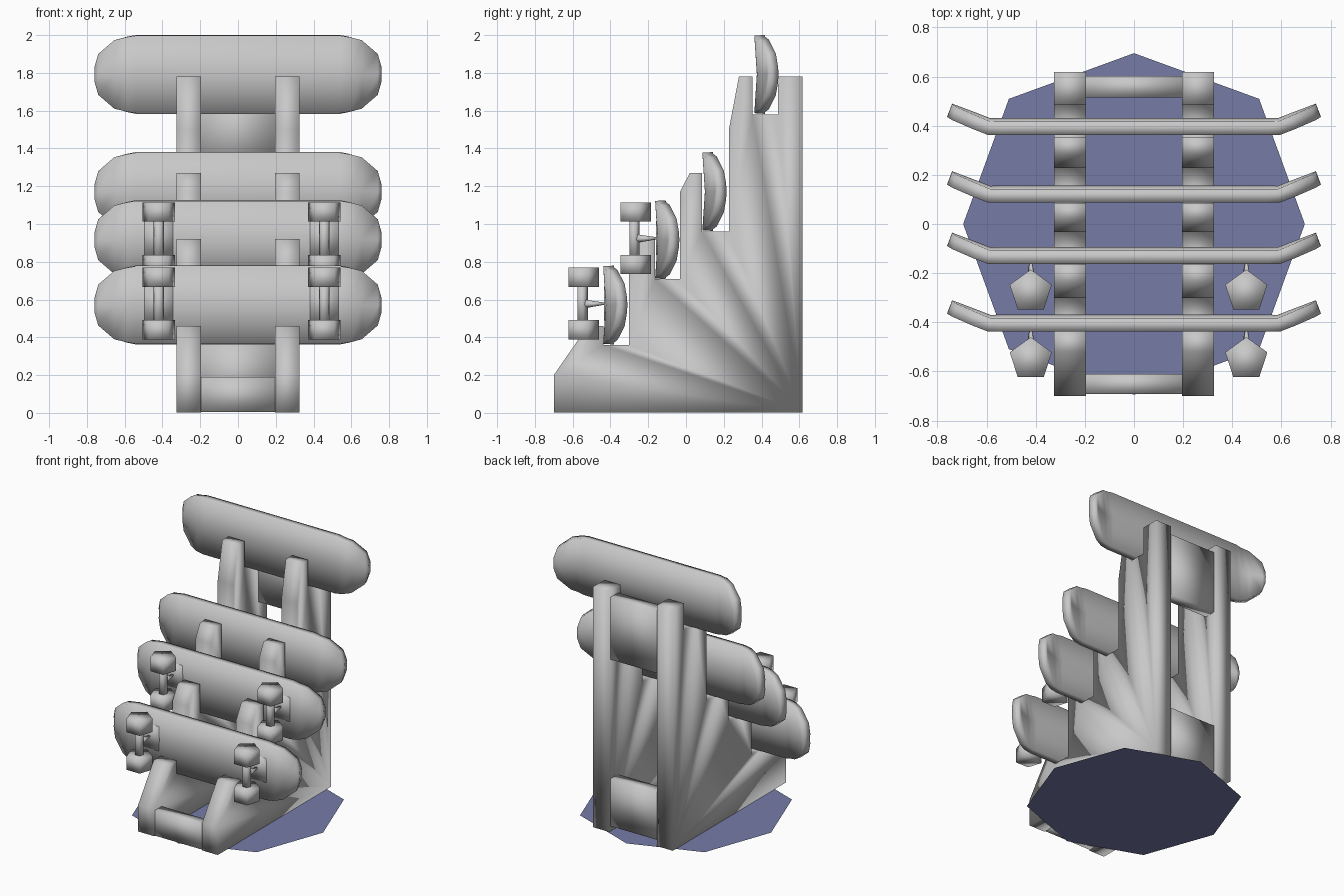
import bpy
import bmesh
from math import pi, sin, cos
from mathutils import Matrix

cube = bpy.data.objects.get("Cube")
if cube:
    bpy.data.objects.remove(cube, do_unlink=True)


def make_material(name, rgb):
    mat = bpy.data.materials.new(name)
    mat.use_nodes = True
    color = (*rgb, 1)
    mat.diffuse_color = color
    bsdf = mat.node_tree.nodes["Principled BSDF"]
    bsdf.inputs["Base Color"].default_value = color
    bsdf.inputs["Roughness"].default_value = 0.8
    return mat


grey = make_material("light_grey", (0.58, 0.58, 0.58))
blue = make_material("dusty_blue", (0.18, 0.2, 0.39))


def finish(name, bm, mat=grey, smooth=True):
    mesh = bpy.data.meshes.new(name)
    bmesh.ops.recalc_face_normals(bm, faces=bm.faces)
    for face in bm.faces:
        face.smooth = smooth
    bm.to_mesh(mesh)
    bm.free()
    mesh.materials.append(mat)
    obj = bpy.data.objects.new(name, mesh)
    bpy.context.collection.objects.link(obj)
    return obj


def box(name, low, high, smooth=True):
    bm = bmesh.new()
    bmesh.ops.create_cube(bm, size=1)
    for v in bm.verts:
        v.co = [a + (c + 0.5) * (b - a) for a, b, c in zip(low, high, v.co)]
    return finish(name, bm, smooth=smooth)


def cone(name, r1, r2, depth, place, turn=0, sides=5):
    bm = bmesh.new()
    matrix = Matrix.Translation(place) @ Matrix.Rotation(turn, 4, "X")
    bmesh.ops.create_cone(bm, cap_ends=True, segments=sides, radius1=r1,
                          radius2=r2, depth=depth, matrix=matrix)
    return finish(name, bm)


# Ground plate: a flat eight-sided sheet
bm = bmesh.new()
rim = []
for i in range(8):
    r = 0.72 if i % 2 else 0.695
    rim.append(bm.verts.new((r * sin(i * pi / 4), r * cos(i * pi / 4), 0)))
plate = bm.faces.new(reversed(rim))
finish("ground_plate", bm, blue, smooth=False)

# Stepped side panels with a slot for each board (y, z)
profile = [
    (-0.7, 0.003), (-0.7, 0.2), (-0.52, 0.46), (-0.437, 0.46), (-0.437, 0.36),
    (-0.302, 0.36), (-0.302, 0.81), (-0.24, 0.92), (-0.165, 0.92),
    (-0.165, 0.71), (-0.032, 0.71), (-0.032, 1.17), (0.02, 1.27),
    (0.085, 1.27), (0.085, 0.96), (0.227, 0.96), (0.227, 1.5), (0.28, 1.78),
    (0.352, 1.78), (0.352, 1.58), (0.487, 1.58), (0.487, 1.78),
    (0.618, 1.78), (0.618, 0.003),
]
for side, sign in (("left", 1), ("right", -1)):
    bm = bmesh.new()
    face = bm.faces.new([bm.verts.new((sign * 0.26 - 0.065, y, z))
                         for y, z in profile])
    extruded = bmesh.ops.extrude_face_region(bm, geom=[face])["geom"]
    moved = [g for g in extruded if isinstance(g, bmesh.types.BMVert)]
    bmesh.ops.translate(bm, verts=moved, vec=(0.13, 0, 0))
    finish(side + "_side_panel", bm)

# Crossbars between the panels
box("front_crossbar", (-0.2, -0.692, 0.004), (0.2, -0.61, 0.19))
box("back_lower_crossbar", (-0.2, 0.515, 0.04), (0.2, 0.602, 0.39))
box("back_upper_crossbar", (-0.2, 0.515, 1.27), (0.2, 0.602, 1.73))

# Half outline of a board from the middle to the tip (x, half height)
outline = [(0.54, 0.207), (0.59, 0.198), (0.645, 0.183), (0.73, 0.11),
           (0.75, 0.04)]
stations = [(-x, h) for x, h in reversed(outline)] + outline


def board(name, y, z):
    bm = bmesh.new()
    rows = []
    for x, h in stations:
        kick = 0.38 * max(0, abs(x) - 0.59)
        rows.append([bm.verts.new((x, y + kick - 0.065 * abs(s) * h, z + s * h))
                     for s in (-1, 0, 1)])
    for a, b in zip(rows, rows[1:]):
        for i in range(2):
            bm.faces.new((a[i], b[i], b[i + 1], a[i + 1]))
    obj = finish(name, bm)
    solid = obj.modifiers.new("thickness", "SOLIDIFY")
    solid.thickness = 0.056
    solid.offset = 0


def truck(name, x, y, z):
    # Axle stands upright in front of the deck with a wheel on each end
    axle_y = y - 0.153
    box(name + "_base", (x - 0.075, y - 0.036, z - 0.09),
        (x + 0.075, y - 0.02, z + 0.09))
    cone(name + "_hanger", 0.027, 0.005, 0.125, (x, y - 0.088, z), -pi / 2)
    cone(name + "_axle", 0.03, 0.03, 0.22, (x, axle_y, z))
    for end, s in (("upper", 1), ("lower", -1)):
        cone(name + "_" + end + "_wheel", 0.09, 0.09, 0.102,
             (x, axle_y, z + s * 0.139))


# Boards from the lowest step to the highest; the lower two carry wheels
slots = [(-0.397, 0.571), (-0.122, 0.917), (0.128, 1.172), (0.403, 1.792)]
for i, (y, z) in enumerate(slots):
    board("board_%d" % (i + 1), y, z)
    if i < 2:
        truck("board_%d_right_truck" % (i + 1), -0.42, y, z + 0.008)
        truck("board_%d_left_truck" % (i + 1), 0.457, y, z + 0.008)
